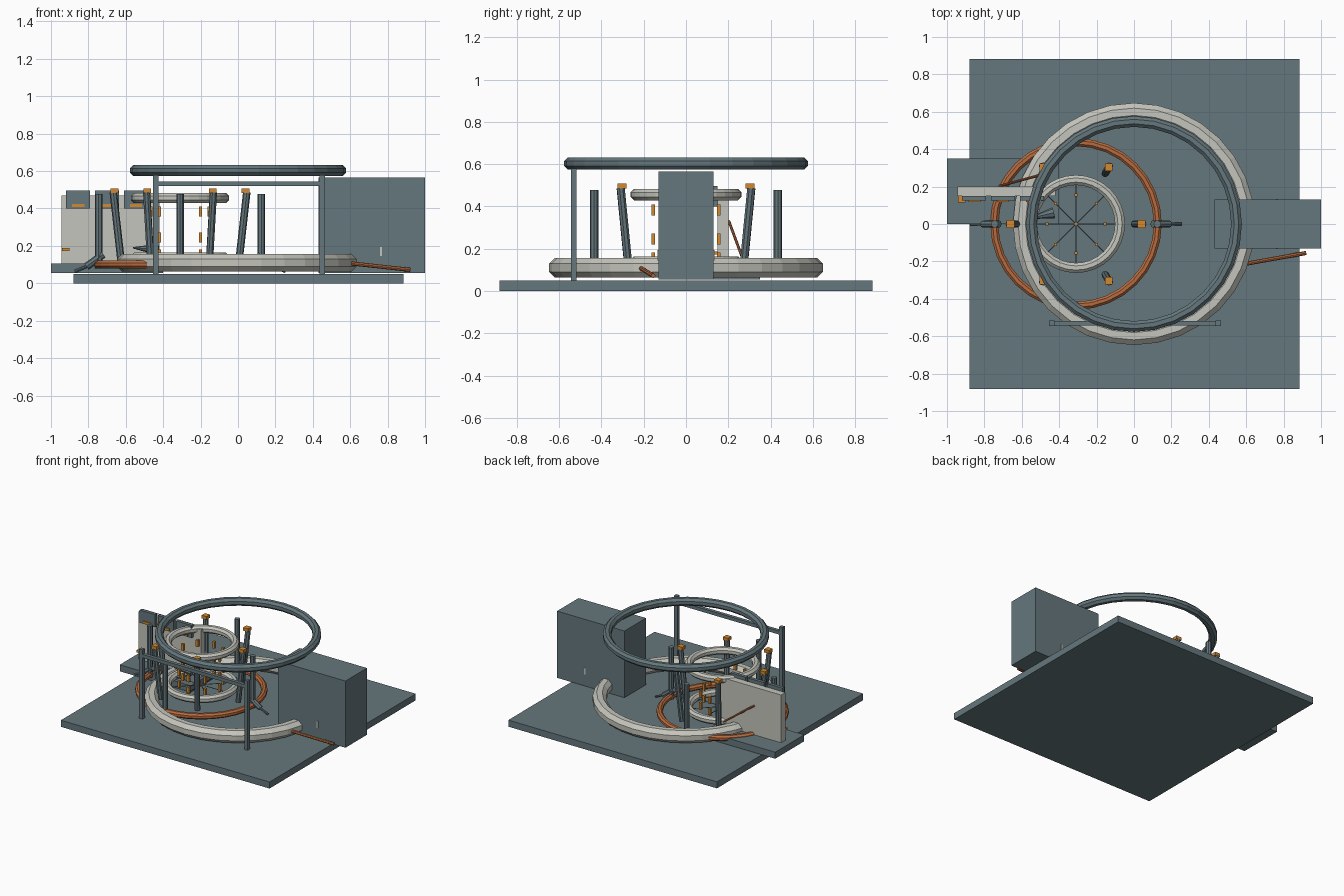
import bpy, bmesh, math
from mathutils import Vector, Matrix

if "Cube" in bpy.data.objects:
    bpy.data.objects.remove(bpy.data.objects["Cube"])


def material(name, rgb):
    m = bpy.data.materials.new(name)
    m.diffuse_color = (*rgb, 1)
    m.use_nodes = True
    m.node_tree.nodes["Principled BSDF"].inputs["Base Color"].default_value = m.diffuse_color
    return m


SLATE = material("slate", (0.13, 0.185, 0.205))
PALE = material("pale_grey", (0.56, 0.56, 0.51))
COPPER = material("copper", (0.48, 0.15, 0.05))
AMBER = material("amber", (0.65, 0.25, 0.03))


def finish(bm, name, mat):
    bmesh.ops.recalc_face_normals(bm, faces=bm.faces)
    me = bpy.data.meshes.new(name)
    bm.to_mesh(me)
    bm.free()
    me.materials.append(mat)
    ob = bpy.data.objects.new(name, me)
    bpy.context.collection.objects.link(ob)
    return ob


def box(name, mat, x, y, z):
    """Box from (min, max) pairs on each axis."""
    bm = bmesh.new()
    size = [b - a for a, b in (x, y, z)]
    mid = [(a + b) / 2 for a, b in (x, y, z)]
    bmesh.ops.create_cube(bm, size=1, matrix=Matrix.Translation(mid) @ Matrix.Diagonal((*size, 1)))
    return finish(bm, name, mat)


def rod(name, mat, a, b, r, r2=None, sides=8):
    a, b = Vector(a), Vector(b)
    d = b - a
    bm = bmesh.new()
    rot = d.to_track_quat('Z', 'Y').to_matrix().to_4x4()
    bmesh.ops.create_cone(bm, cap_ends=True, segments=sides, radius1=r,
                          radius2=r if r2 is None else r2, depth=d.length,
                          matrix=Matrix.Translation((a + b) / 2) @ rot)
    return finish(bm, name, mat)


def ring(name, mat, centre, major, minor, segs=32, sides=8):
    bm = bmesh.new()
    loops = []
    for i in range(segs):
        a = 2 * math.pi * i / segs
        loop = []
        for j in range(sides):
            t = 2 * math.pi * (j + 0.5) / sides
            r = major + minor * math.cos(t)
            loop.append(bm.verts.new((centre[0] + r * math.cos(a), centre[1] + r * math.sin(a),
                                      centre[2] + minor * math.sin(t))))
        loops.append(loop)
    for i in range(segs):
        p, q = loops[i], loops[(i + 1) % segs]
        for j in range(sides):
            k = (j + 1) % sides
            bm.faces.new((p[j], q[j], q[k], p[k]))
    return finish(bm, name, mat)


CX = -0.31  # axis of the off-centre assembly


def polar(r, deg, z):
    a = math.radians(deg)
    return (CX + r * math.cos(a), r * math.sin(a), z)


# Ground slab, side cabinet and its small marks
box("base_slab", SLATE, (-0.88, 0.885), (-0.883, 0.883), (0, 0.05))
box("side_cabinet", SLATE, (0.43, 1.0), (-0.13, 0.13), (0.055, 0.565))
for s in (-1, 1):
    box("cabinet_mark", PALE, (0.758, 0.77), (s * 0.131 - 0.003, s * 0.131 + 0.003), (0.145, 0.195))

# Control platform, upright panel and screens
box("panel_platform", SLATE, (-1.0, -0.40), (0.0, 0.35), (0.055, 0.105))
box("panel", PALE, (-0.945, -0.42), (0.15, 0.20), (0.105, 0.47))
for x in (-0.855, -0.70, -0.545):
    box("screen", SLATE, (x - 0.065, x + 0.065), (0.125, 0.15), (0.40, 0.497))
    box("screen_label", AMBER, (x - 0.033, x + 0.033), (0.118, 0.126), (0.407, 0.423))
box("panel_switch", AMBER, (-0.94, -0.90), (0.115, 0.15), (0.172, 0.188))

# Main rings
ring("large_lower_ring", PALE, (0, 0, 0.11), 0.60, 0.051)
ring("large_upper_ring", SLATE, (0, 0, 0.603), 0.548, 0.031)
ring("copper_ring", COPPER, (CX, 0, 0.10), 0.437, 0.023)
ring("small_upper_ring", PALE, (CX, 0, 0.456), 0.235, 0.029)
ring("small_lower_ring", PALE, (CX, 0, 0.137), 0.235, 0.029)

# Spokes and stacked pins of the small cage
for i in range(8):
    d = i * 45
    rod("spoke", SLATE, (CX, 0, 0.137), polar(0.225, d, 0.137), 0.003, sides=6)
    x, y, _ = polar(0.155, d, 0)
    for z in (0.155, 0.245, 0.384):
        box("pin", AMBER, (x - 0.009, x + 0.009), (y - 0.009, y + 0.009), (z - 0.026, z + 0.026))
rod("hub", AMBER, (CX, 0, 0.13), (CX, 0, 0.145), 0.009)

# Straight posts around the copper ring
for d in (0, 90, 180, 270):
    rod("straight_post", SLATE, polar(0.435, d, 0.08), polar(0.435, d, 0.477), 0.02)

# Leaning posts with amber caps
for d in range(0, 360, 60):
    rod("leaning_post", SLATE, polar(0.312, d, 0.09), polar(0.357, d, 0.487), 0.02)
    x, y, _ = polar(0.35, d, 0)
    box("post_cap", AMBER, (x - 0.021, x + 0.021), (y - 0.021, y + 0.021), (0.484, 0.508))

# Splayed feet
for d in (0, 180):
    rod("foot_strut", SLATE, polar(0.41, d, 0.155), polar(0.50, d, 0.09), 0.02)
    rod("foot_tip", SLATE, polar(0.50, d, 0.09), polar(0.565, d, 0.062), 0.008)
rod("pointer_cone", SLATE, (-0.43, 0.06, 0.18), (-0.56, 0.03, 0.19), 0.03, 0.004)

# Front gantry
for x in (-0.44, 0.45):
    box("gantry_post", SLATE, (x - 0.014, x + 0.014), (-0.545, -0.517), (0.05, 0.58))
box("gantry_bar", SLATE, (-0.452, 0.463), (-0.544, -0.518), (0.519, 0.545))

# Copper feed lines
rod("cabinet_pipe", COPPER, (0.60, -0.212, 0.107), (0.92, -0.155, 0.072), 0.011)
rod("panel_pipe", COPPER, (-0.72, 0.203, 0.33), (-0.50, 0.262, 0.17), 0.007)
